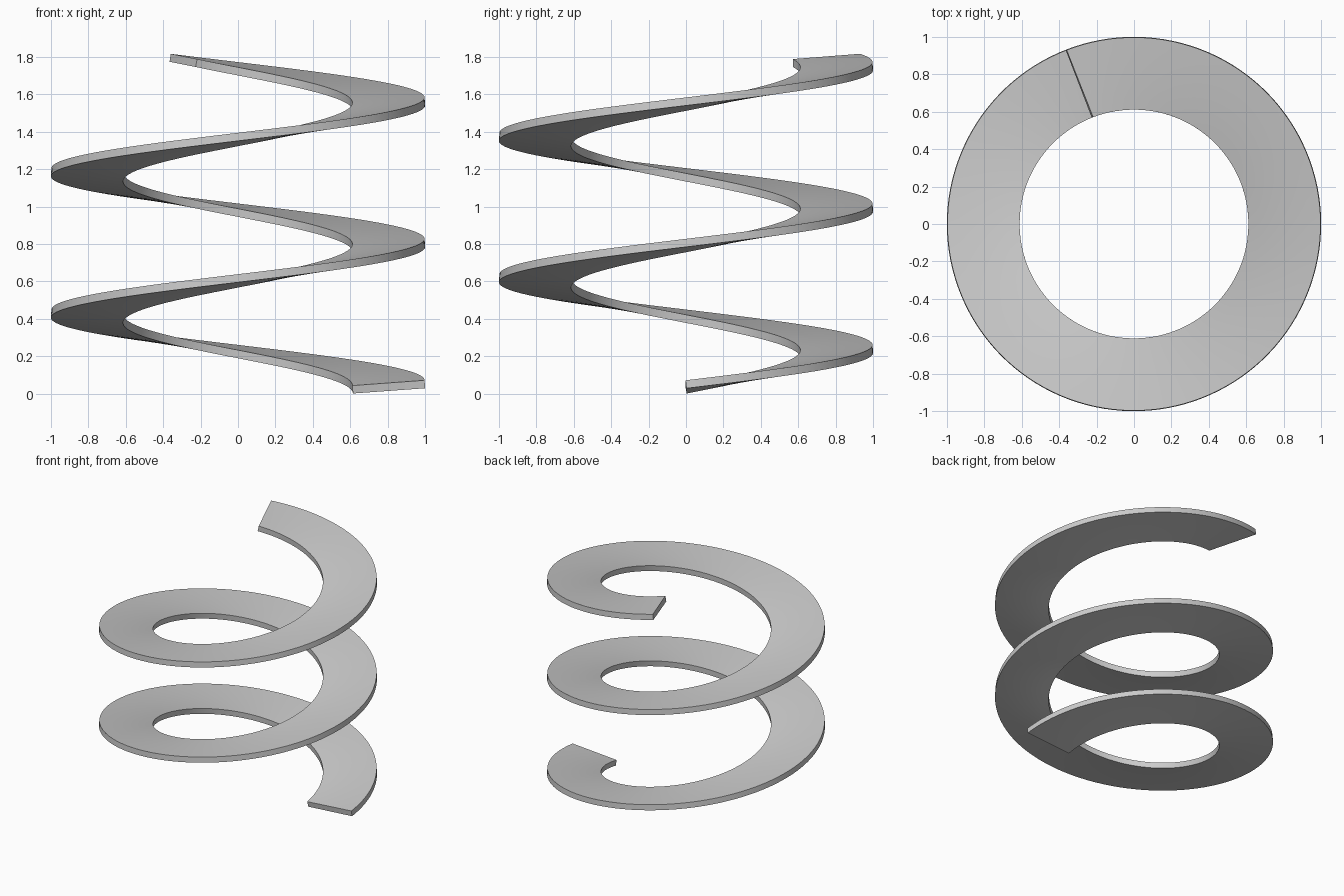
import bpy, bmesh, math
from mathutils import Vector

if "Cube" in bpy.data.objects:
    bpy.data.objects.remove(bpy.data.objects["Cube"])

R_IN, R_OUT = 0.613, 0.999      # ribbon radii
Z_IN, Z_OUT = 0.022, 0.050      # mid-height of inner and outer edge at the start
THICK, PITCH = 0.043, 0.756
SWEEP = math.radians(2 * 360 + 111.3)
STEPS, COLS = 300, 6


def ribbon_point(angle, f, side):
    """Point on the ribbon: f runs inner to outer, side is +1 top or -1 bottom."""
    r = R_IN + (R_OUT - R_IN) * f
    z = Z_IN + (Z_OUT - Z_IN) * f + PITCH * angle / (2 * math.pi)
    radial = Vector((math.cos(angle), math.sin(angle), 0))
    tangent = Vector((-radial.y, radial.x, 0))
    normal = Vector((0, 0, 1)) - tangent * PITCH / (2 * math.pi * r)
    normal -= radial * (Z_OUT - Z_IN) / (R_OUT - R_IN)
    return radial * r + Vector((0, 0, z)) + normal.normalized() * side * THICK / 2


# Closed cross-section: along the top outward, back along the bottom
section = [(i / COLS, 1) for i in range(COLS + 1)]
section += [(i / COLS, -1) for i in range(COLS, -1, -1)]

# Sweep the section up the helix
bm = bmesh.new()
rings = [[bm.verts.new(ribbon_point(SWEEP * k / STEPS, f, s)) for f, s in section]
         for k in range(STEPS + 1)]
n = len(section)
for a, b in zip(rings, rings[1:]):
    for j in range(n):
        bm.faces.new((a[j], a[(j + 1) % n], b[(j + 1) % n], b[j]))

# Flat end caps
for ring in (rings[0], rings[-1]):
    for j in range(COLS):
        bm.faces.new((ring[j], ring[j + 1], ring[n - 2 - j], ring[n - 1 - j]))
bmesh.ops.recalc_face_normals(bm, faces=bm.faces)

mesh = bpy.data.meshes.new("spiral_ribbon")
bm.to_mesh(mesh)
bm.free()
ribbon = bpy.data.objects.new("spiral_ribbon", mesh)
bpy.context.collection.objects.link(ribbon)

bpy.context.view_layer.objects.active = ribbon
ribbon.select_set(True)
bpy.ops.object.shade_smooth_by_angle(angle=math.radians(30))
